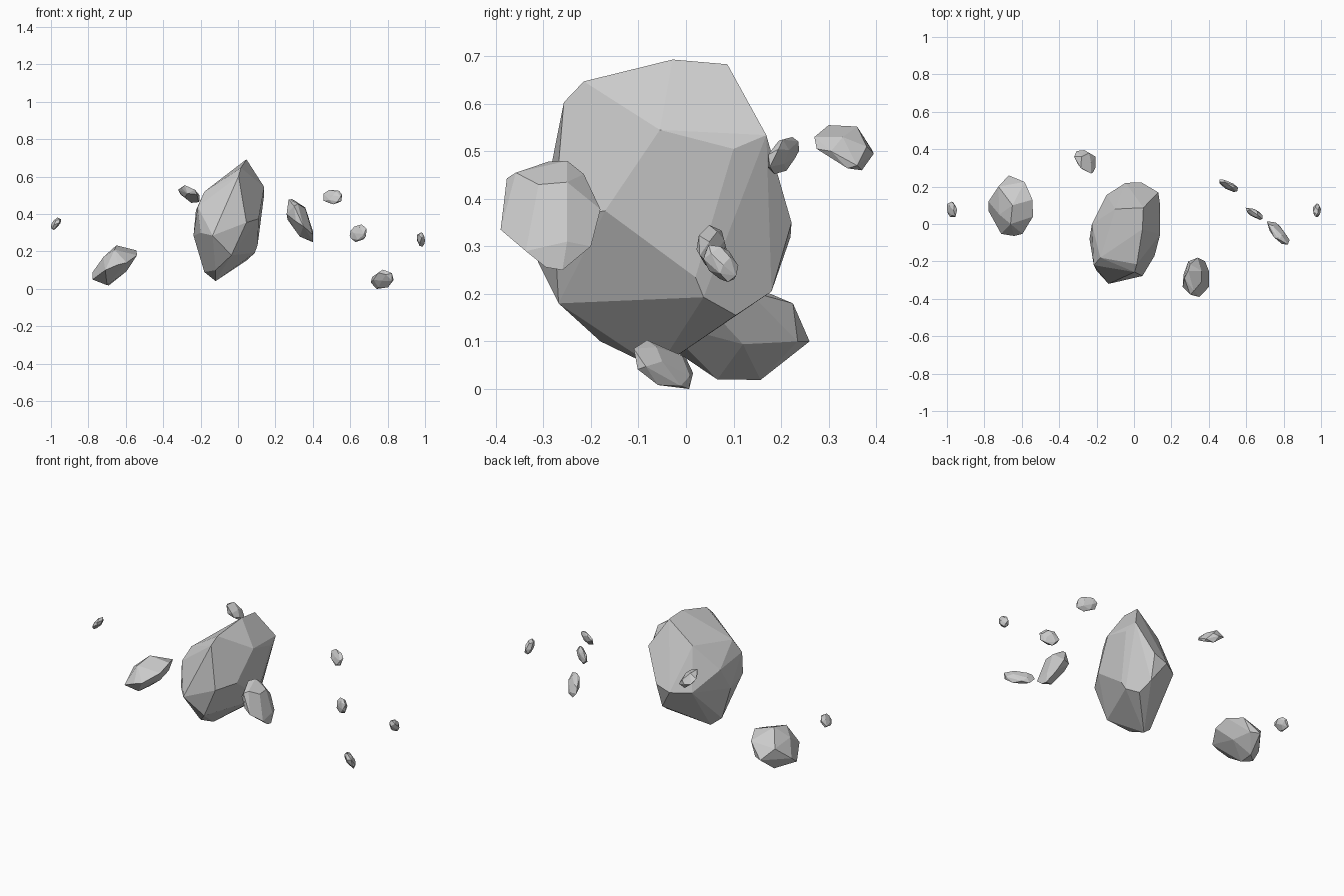
import bpy, bmesh, math, random
from mathutils import Vector


def faceted_rock(name, points):
    """Flat-faced boulder: the convex hull of a few corner points."""
    bm = bmesh.new()
    for p in points:
        bm.verts.new(p)
    hull = bmesh.ops.convex_hull(bm, input=bm.verts[:])
    loose = {g for g in hull["geom_interior"] if isinstance(g, bmesh.types.BMVert)}
    bmesh.ops.delete(bm, geom=list(loose), context='VERTS')
    bmesh.ops.dissolve_limit(bm, angle_limit=math.radians(6),
                             verts=bm.verts[:], edges=bm.edges[:])
    bmesh.ops.recalc_face_normals(bm, faces=bm.faces[:])
    me = bpy.data.meshes.new(name)
    bm.to_mesh(me)
    bm.free()
    ob = bpy.data.objects.new(name, me)
    bpy.context.collection.objects.link(ob)
    return ob


def pebble_points(low, high, xy, xz, yz, seed, n=18):
    """Jittered points on a slanted ellipsoid that exactly fills a box."""
    rng = random.Random(seed)
    b = math.sqrt(1 - xy * xy)
    c = (yz - xy * xz) / b
    d = math.sqrt(max(0.02, 1 - xz * xz - c * c))
    pts = []
    for i in range(n):
        z = 1 - 2 * (i + 0.5) / n
        a = i * 2.39996 + rng.uniform(-0.25, 0.25)
        r = math.sqrt(1 - z * z)
        u, v = r * math.cos(a), r * math.sin(a)
        pts.append(Vector((u, xy * u + b * v, xz * u + c * v + d * z)))
    for k in range(3):
        lo, hi = min(p[k] for p in pts), max(p[k] for p in pts)
        for p in pts:
            p[k] = low[k] + (p[k] - lo) / (hi - lo) * (high[k] - low[k])
    return pts


# Large central boulder
faceted_rock("main_boulder", [
    (.045, -.028, .693), (.05, .087, .683), (.015, -.215, .647), (.003, -.257, .603),
    (.14, -.055, .545), (.14, .10, .505), (.13, .169, .534), (.11, -.17, .375),
    (.105, .02, .235), (.09, .037, .193), (.05, .105, .155), (.03, .18, .205),
    (.04, .222, .35), (-.045, .22, .32), (-.147, .155, .32), (-.10, .08, .56),
    (-.18, -.18, .52), (-.215, -.22, .44), (-.225, 0, .42), (-.238, -.08, .285),
    (-.20, -.25, .30), (-.10, -.31, .36), (-.136, -.32, .285), (.045, -.278, .355),
    (-.035, -.268, .18), (-.12, -.18, .10), (-.12, -.06, .042), (-.18, -.08, .09)])

# Medium boulder on the left
faceted_rock("left_boulder", [
    (-.67, .26, .10), (-.585, .225, .18), (-.543, .13, .206), (-.54, .04, .18),
    (-.65, .10, .233), (-.66, 0, .21), (-.725, .20, .16), (-.72, .05, .17),
    (-.778, .12, .088), (-.778, .07, .05), (-.71, -.053, .10), (-.64, -.064, .13),
    (-.596, -.053, .14), (-.69, .157, .019), (-.70, .066, .02), (-.596, .12, .094),
    (-.62, .235, .10)])

# Medium boulder front right
faceted_rock("right_boulder", [
    (.27, -.29, .478), (.29, -.25, .48), (.30, -.215, .452), (.34, -.18, .378),
    (.29, -.20, .38), (.38, -.20, .30), (.40, -.26, .25), (.40, -.295, .256),
    (.40, -.337, .29), (.40, -.25, .31), (.35, -.39, .335), (.30, -.377, .443),
    (.32, -.358, .455), (.26, -.337, .40), (.265, -.27, .37), (.36, -.25, .435),
    (.36, -.31, .43), (.33, -.30, .28), (.31, -.38, .36)])

# Small rock at the back
faceted_rock("back_rock", [
    (-.32, .36, .53), (-.30, .32, .54), (-.285, .30, .555), (-.28, .36, .552),
    (-.307, .39, .505), (-.265, .395, .495), (-.23, .27, .53), (-.22, .275, .505),
    (-.205, .305, .50), (-.205, .36, .47), (-.21, .34, .464), (-.23, .33, .53),
    (-.25, .37, .46), (-.285, .34, .49), (-.24, .38, .51), (-.27, .29, .51)])

# Drifting pebbles: box low, box high, slants in xy, xz, yz
pebbles = {
    "far_left_pebble": ((-1, .037, .315), (-.945, .12, .382), -.2, .6, 0),
    "high_pebble": ((.457, .172, .452), (.557, .238, .53), -.7, 0, .4),
    "middle_pebble": ((.597, .022, .25), (.687, .087, .345), -.7, .2, -.1),
    "low_pebble": ((.71, -.11, 0), (.832, .015, .103), -.75, .1, -.5),
    "far_right_pebble": ((.957, .037, .225), (1, .11, .303), 0, -.1, -.4),
}
for i, (name, spec) in enumerate(pebbles.items()):
    faceted_rock(name, pebble_points(*spec, seed=i + 3))
